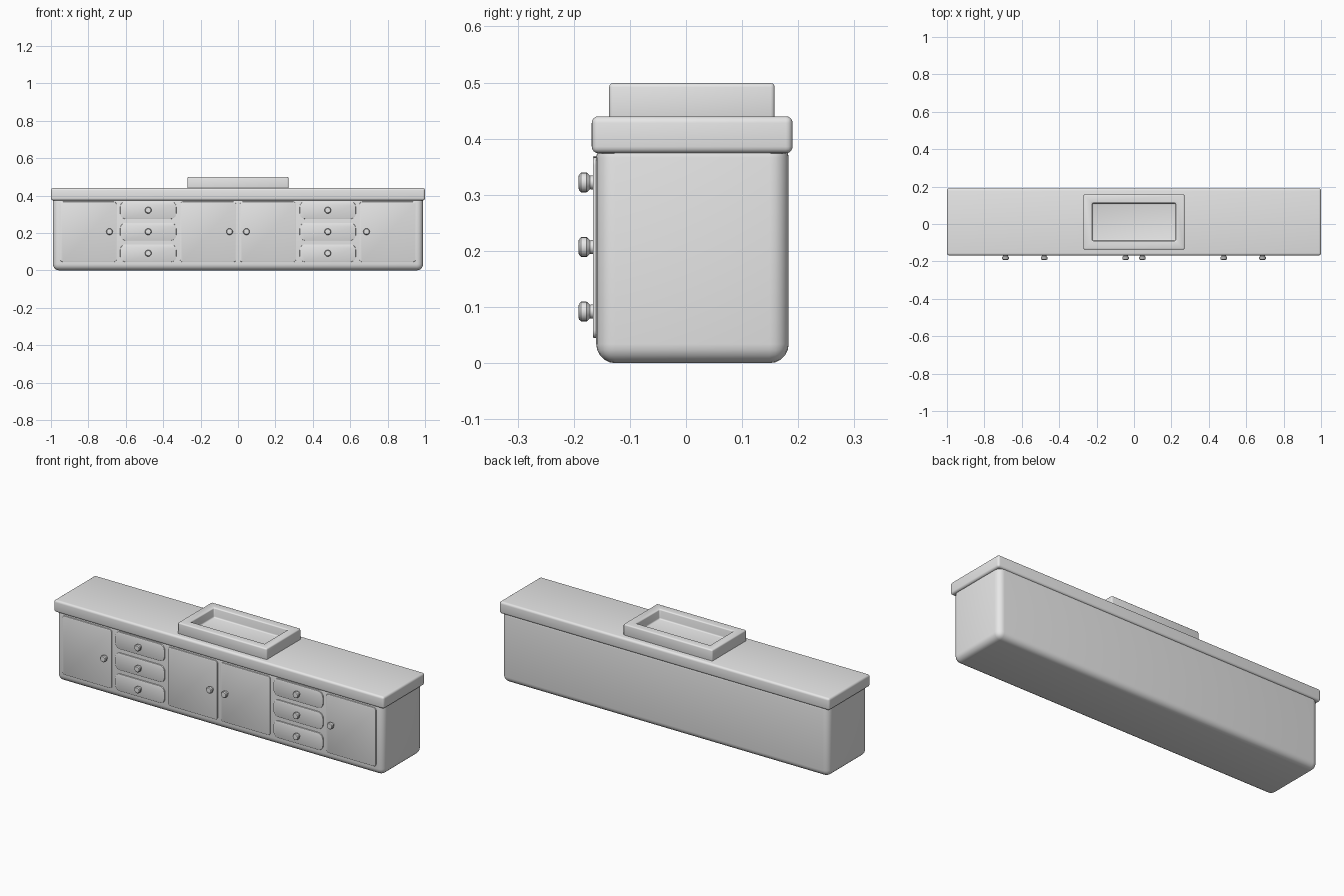
import bpy
import bmesh
import math
from mathutils import Vector

if "Cube" in bpy.data.objects:
    bpy.data.objects.remove(bpy.data.objects["Cube"], do_unlink=True)

grey = bpy.data.materials.new("plain grey")
grey.use_nodes = True
grey.diffuse_color = (0.8, 0.8, 0.8, 1)
for node in grey.node_tree.nodes:
    if node.type == "BSDF_PRINCIPLED":
        node.inputs["Base Color"].default_value = (0.8, 0.8, 0.8, 1)


def finish(bm, name):
    """Turn a bmesh into a smooth shaded object."""
    bmesh.ops.recalc_face_normals(bm, faces=bm.faces)
    mesh = bpy.data.meshes.new(name)
    bm.to_mesh(mesh)
    bm.free()
    obj = bpy.data.objects.new(name, mesh)
    bpy.context.collection.objects.link(obj)
    mesh.materials.append(grey)
    bpy.ops.object.select_all(action="DESELECT")
    obj.select_set(True)
    bpy.context.view_layer.objects.active = obj
    bpy.ops.object.shade_smooth_by_angle(angle=math.radians(40))
    return obj


def box(low, high):
    """Plain box between two corners."""
    bm = bmesh.new()
    bmesh.ops.create_cube(bm, size=1)
    low, high = Vector(low), Vector(high)
    bmesh.ops.scale(bm, vec=high - low, verts=bm.verts)
    bmesh.ops.translate(bm, vec=(low + high) / 2, verts=bm.verts)
    return bm


def bevel(bm, edges, radius, segments):
    bmesh.ops.bevel(bm, geom=list(edges), offset=radius, segments=segments,
                    profile=0.5, affect="EDGES", clamp_overlap=True)


def panel(name, x, z, width, height, corner):
    """Thin front plate with rounded corners."""
    bm = box((x - width / 2, -0.166, z - height / 2),
             (x + width / 2, -0.155, z + height / 2))
    corners = [e for e in bm.edges
               if abs(e.verts[0].co.y - e.verts[1].co.y) > 0.005]
    bevel(bm, corners, corner, 5)
    rim = [e for e in bm.edges if all(v.co.y < -0.165 for v in e.verts)]
    bevel(bm, rim, 0.002, 2)
    finish(bm, name)


def knob(name, x, z):
    """Turned knob pointing forwards."""
    profile = [(0.013, -0.160), (0.012, -0.171), (0.0175, -0.177),
               (0.0175, -0.187), (0.014, -0.191), (0, -0.192)]
    bm = bmesh.new()
    verts = [bm.verts.new((r, y, 0)) for r, y in profile]
    edges = [bm.edges.new(pair) for pair in zip(verts, verts[1:])]
    bmesh.ops.spin(bm, geom=verts + edges, cent=(0, 0, 0), axis=(0, 1, 0),
                   angle=math.tau, steps=20)
    bmesh.ops.remove_doubles(bm, verts=bm.verts, dist=0.0001)
    bmesh.ops.translate(bm, vec=(x, 0, z), verts=bm.verts)
    finish(bm, name)


# Cabinet body
bm = box((-0.99, -0.16, 0), (0.99, 0.183, 0.4))
bevel(bm, bm.edges, 0.034, 5)
finish(bm, "cabinet_body")

# Countertop
bm = box((-1, -0.168, 0.374), (1, 0.19, 0.44))
bevel(bm, bm.edges, 0.012, 4)
finish(bm, "countertop")

# Raised basin with a sunken floor
bm = box((-0.27, -0.137, 0.43), (0.27, 0.158, 0.499))
top = max(bm.faces, key=lambda f: f.calc_center_median().z)
bmesh.ops.inset_region(bm, faces=[top], thickness=0.047, use_even_offset=True)
top = min((f for f in bm.faces if f.normal.z > 0.9),
          key=lambda f: f.calc_center_median().xy.length + abs(f.calc_center_median().y - 0.01))
floor = bmesh.ops.extrude_discrete_faces(bm, faces=[top])["faces"]
bmesh.ops.translate(bm, vec=(0, 0, -0.054), verts=floor[0].verts)
sharp = [e for e in bm.edges if e.calc_face_angle(0) > 0.5]
bevel(bm, sharp, 0.007, 3)
finish(bm, "basin")

# Doors and drawers, mirrored about the middle
for side, label in ((-1, "right"), (1, "left")):
    panel(f"outer_door_{label}", side * 0.8, 0.206, 0.3, 0.322, 0.014)
    knob(f"outer_door_knob_{label}", side * 0.687, 0.207)
    panel(f"inner_door_{label}", side * 0.16, 0.206, 0.3, 0.322, 0.014)
    knob(f"inner_door_knob_{label}", side * 0.045, 0.207)
    for row in range(3):
        z = 0.092 + row * 0.115
        panel(f"drawer_{label}_{row}", side * 0.48, z, 0.3, 0.094, 0.03)
        knob(f"drawer_knob_{label}_{row}", side * 0.48, z)
